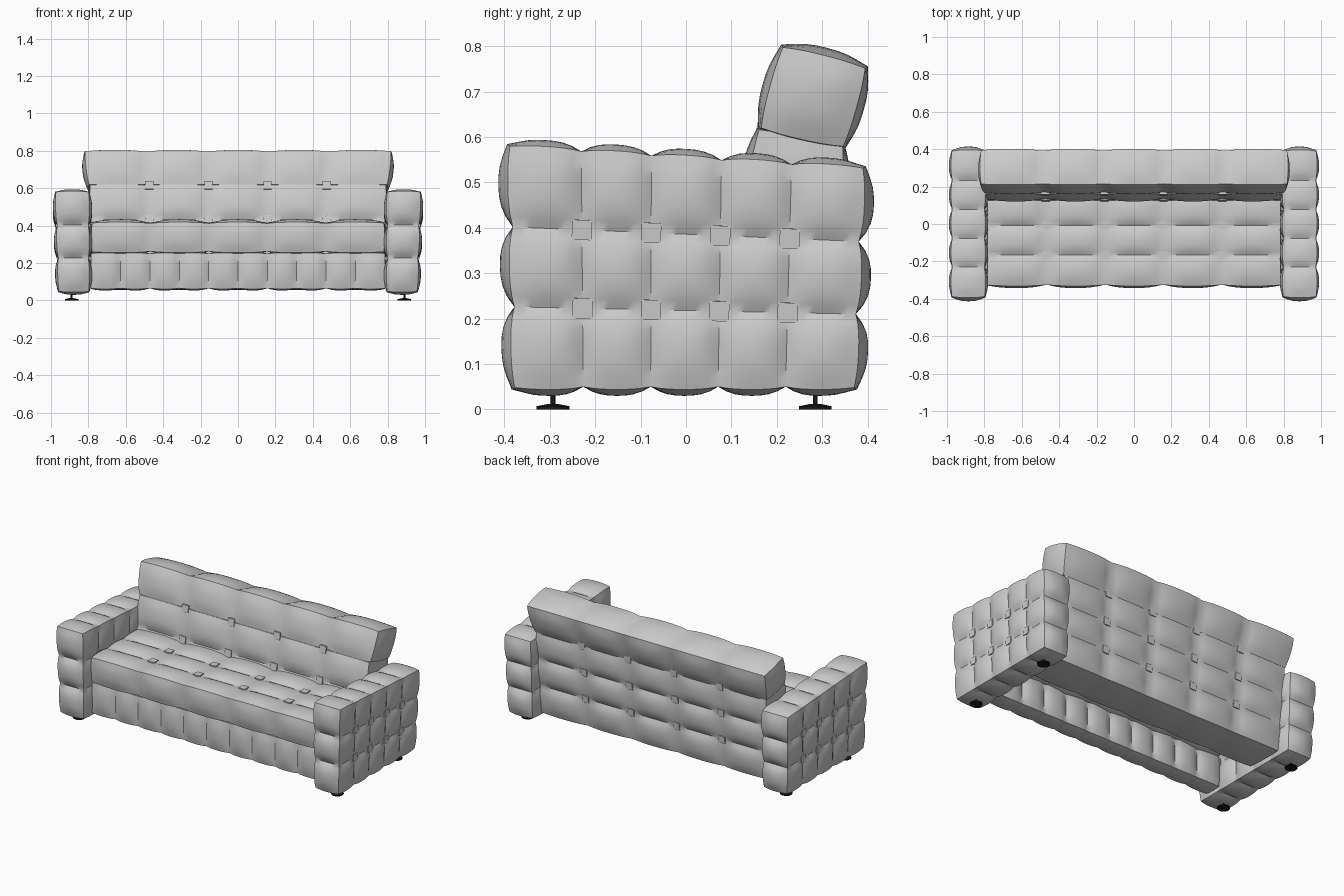
import bpy, bmesh, math
from mathutils import Vector, Matrix

if "Cube" in bpy.data.objects:
    bpy.data.objects.remove(bpy.data.objects["Cube"])

M = 8  # mesh steps per padded cell


def finish(bm, name):
    bmesh.ops.recalc_face_normals(bm, faces=bm.faces)
    me = bpy.data.meshes.new(name)
    bm.to_mesh(me)
    bm.free()
    ob = bpy.data.objects.new(name, me)
    bpy.context.collection.objects.link(ob)
    bpy.ops.object.select_all(action='DESELECT')
    ob.select_set(True)
    bpy.context.view_layer.objects.active = ob
    bpy.ops.object.shade_smooth_by_angle(angle=math.radians(38))
    return ob


def puff(t, n):
    """Pillow height across n cells; pinched at seams, partly raised at the outer borders."""
    s = t * n
    c = min(int(s), n - 1)
    s -= c
    g = 1 - abs(2 * s - 1) ** 2.5
    if (c == 0 and s < .5) or (c == n - 1 and s > .5):
        g = .3 + .7 * g
    return g


def quilt(name, xb, xt, prof, cells, amp, buttons=(), end_row=False):
    """Padded block: x ranges at bottom/top, yz corners (bottom front, bottom back,
    top front, top back), cell counts and bulge per axis."""
    def pos(p):
        u, v, w = p
        x = (xb[0] * (1 - u) + xb[1] * u) * (1 - w) + (xt[0] * (1 - u) + xt[1] * u) * w
        a, b, c, d = [Vector((0, *q)) for q in prof]
        q = (a.lerp(b, v)).lerp(c.lerp(d, v), w)
        return Vector((x, q.y, q.z))

    def axis_dir(p, ax):
        lo, hi = list(p), list(p)
        lo[ax], hi[ax] = 0, 1
        return (pos(hi) - pos(lo)).normalized()

    bm = bmesh.new()
    N = [c * M for c in cells]
    cache = {}

    def vert(key):
        if key not in cache:
            p = [key[a] / N[a] for a in range(3)]
            co = pos(p)
            for a in range(3):
                if key[a] in (0, N[a]):
                    o = [b for b in range(3) if b != a]
                    h = amp[a] * puff(p[o[0]], cells[o[0]]) * puff(p[o[1]], cells[o[1]])
                    co = co + axis_dir(p, a) * (h if key[a] else -h)
            cache[key] = bm.verts.new(co)
        return cache[key]

    for a in range(3):
        b, c = [k for k in range(3) if k != a]
        for side in (0, N[a]):
            for i in range(N[b]):
                for j in range(N[c]):
                    f = []
                    for di, dj in ((0, 0), (1, 0), (1, 1), (0, 1)):
                        k = [0, 0, 0]
                        k[a], k[b], k[c] = side, i + di, j + dj
                        f.append(vert(tuple(k)))
                    bm.faces.new(f)
    finish(bm, name)

    # flat square tuft patches where seams cross
    if buttons:
        bm = bmesh.new()
        for a, side in buttons:
            b, c = [k for k in range(3) if k != a]
            for i in range(1, cells[b]):
                for j in range(1, cells[c] + (1 if end_row else 0)):
                    p = [0, 0, 0]
                    p[a], p[b], p[c] = side, i / cells[b], j / cells[c]
                    e1 = axis_dir(p, b)
                    n = e1.cross(axis_dir(p, c)).normalized()
                    e2 = n.cross(e1)
                    m = Matrix((e1, e2, n)).transposed().to_4x4()
                    m.translation = pos(p)
                    bmesh.ops.create_cube(bm, size=1, matrix=m @ Matrix.Diagonal((.044, .044, .016, 1)))
        finish(bm, name + "_tufts")


# Arms
for s, side in ((-1, "left"), (1, "right")):
    quilt(side + "_arm", (s * .80, s * .955), (s * .80, s * .972),
          ((-.375, .05), (.368, .05), (-.385, .578), (.387, .53)),
          (1, 5, 3), (.02, .03, .02), [(0, 1), (0, 0)])

# Seat cushion
quilt("seat", (-.78, .78), (-.78, .78),
      ((-.32, .262), (.15, .262), (-.325, .412), (.15, .412)),
      (5, 3, 1), (.01, .02, .022), [(2, 1)])

# Front rail under the seat
quilt("front_rail", (-.785, .785), (-.785, .785),
      ((-.31, .065), (-.21, .065), (-.31, .25), (-.21, .25)),
      (10, 1, 1), (.005, .02, .012))

# Backrest and the headrest roll on top of it
quilt("backrest", (-.78, .78), (-.79, .79),
      ((.07, .07), (.30, .065), (.163, .615), (.343, .578)),
      (5, 1, 3), (.012, .024, .012), [(1, 0), (1, 1)], True)
quilt("headrest", (-.795, .795), (-.815, .815),
      ((.168, .622), (.345, .582), (.215, .795), (.392, .75)),
      (5, 1, 1), (.026, .024, .025))

# Feet: pad with a thin stem
black = bpy.data.materials.new("foot_black")
black.diffuse_color = (.01, .01, .01, 1)
black.use_nodes = True
black.node_tree.nodes["Principled BSDF"].inputs["Base Color"].default_value = black.diffuse_color
for x in (-.89, .89):
    for y in (-.293, .285):
        bm = bmesh.new()
        for r1, r2, z0, z1 in ((.036, .036, 0, .007), (.036, .012, .007, .012), (.005, .005, .01, .06)):
            bmesh.ops.create_cone(bm, cap_ends=True, segments=12, radius1=r1, radius2=r2,
                                  depth=z1 - z0, matrix=Matrix.Translation((x, y, (z0 + z1) / 2)))
        foot = finish(bm, "foot")
        foot.data.materials.append(black)
